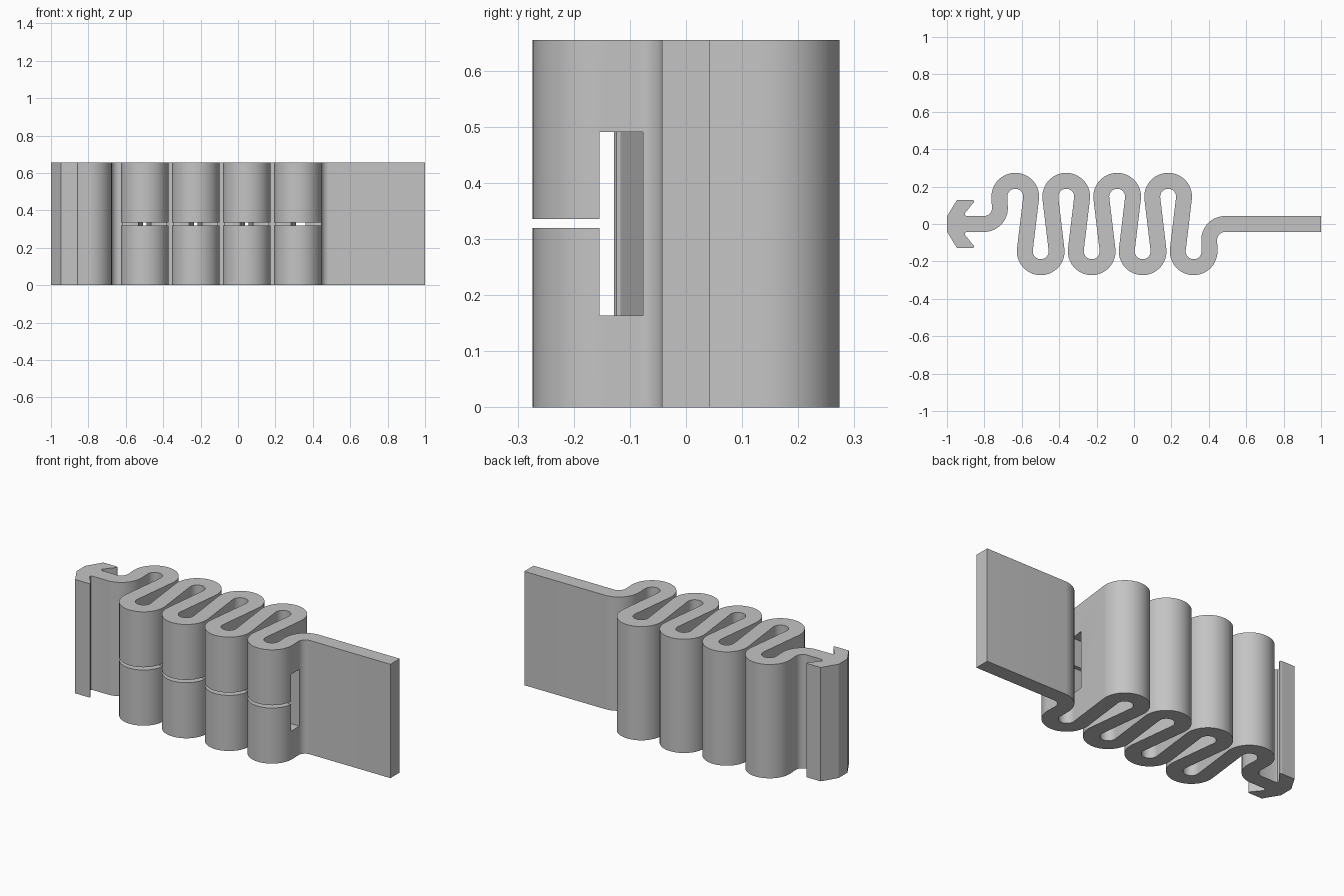
import bpy, bmesh
from math import pi, sin, cos, atan2, asin, hypot, ceil, radians
from mathutils import Vector

if "Cube" in bpy.data.objects:
    bpy.data.objects.remove(bpy.data.objects["Cube"])

HEIGHT = 0.655
HALF = 0.0425      # half thickness of the strip
BEND = 0.085       # bend radius on the strip's centre line
PITCH = 0.2725     # spacing of the loops
LOOPS = 4

grey = bpy.data.materials.new("plain grey")
grey.use_nodes = True
color = (0.55, 0.55, 0.55, 1)
grey.diffuse_color = color
grey.node_tree.nodes["Principled BSDF"].inputs["Base Color"].default_value = color


def prism(name, outline, z0, z1):
    """Extrude a closed xy outline between two heights."""
    bm = bmesh.new()
    face = bm.faces.new([bm.verts.new((x, y, z0)) for x, y in outline])
    out = bmesh.ops.extrude_face_region(bm, geom=[face])
    top = [v for v in out["geom"] if isinstance(v, bmesh.types.BMVert)]
    bmesh.ops.translate(bm, verts=top, vec=(0, 0, z1 - z0))
    bmesh.ops.recalc_face_normals(bm, faces=bm.faces)
    mesh = bpy.data.meshes.new(name)
    bm.to_mesh(mesh)
    bm.free()
    mesh.materials.append(grey)
    obj = bpy.data.objects.new(name, mesh)
    bpy.context.collection.objects.link(obj)
    return obj


def box(name, x0, x1, y0, y1, z0, z1):
    return prism(name, [(x0, y0), (x1, y0), (x1, y1), (x0, y1)], z0, z1)


# Bend centres of the serpentine, with alternating turn directions
centres = [Vector((-0.802, BEND))]
for i in range(LOOPS):
    x = -0.635 + i * PITCH
    centres += [Vector((x, 0.146)), Vector((x + PITCH / 2, -0.146))]
centres.append(Vector((0.487, -BEND)))

# Walk the bends, joined by straight tangents, and offset to both sides
left, right = [], []
heading = 0
for i, c in enumerate(centres):
    turn = 1 if i % 2 == 0 else -1
    leave = 0
    if i + 1 < len(centres):
        d = centres[i + 1] - c
        leave = atan2(d.y, d.x) + turn * asin(2 * BEND / hypot(d.x, d.y))
    sweep = turn * ((turn * (leave - heading)) % (2 * pi))
    steps = ceil(abs(sweep) / radians(8))
    for k in range(steps + 1):
        a = heading + sweep * k / steps - turn * pi / 2
        ray = Vector((cos(a), sin(a)))
        left.append(tuple(c + ray * (BEND - turn * HALF)))
        right.append(tuple(c + ray * (BEND + turn * HALF)))
    heading = leave

# Arrow-shaped catch: upper half, mirrored for the lower half
barb = [(-0.893, HALF), (-0.904, 0.047), (-0.905, 0.057), (-0.856, 0.117),
        (-0.855, 0.124), (-0.861, 0.128), (-0.947, 0.128), (-1, 0.04)]
barb_low = [(x, -y) for x, y in reversed(barb)]

outline = [(1, HALF)] + left[::-1] + barb + barb_low + right + [(1, -HALF)]
spring = prism("serpentine_spring_clip", outline, 0, HEIGHT)

# Window and slit through the front loops
cutters = [box("window_cutter", -0.72, 0.6, -0.154, -0.077, 0.164, 0.491),
           box("slit_cutter", -0.72, 0.6, -0.4, -0.15, 0.32, 0.336)]
for cutter in cutters:
    mod = spring.modifiers.new(cutter.name, "BOOLEAN")
    mod.operation = "DIFFERENCE"
    mod.solver = "EXACT"
    mod.object = cutter
bpy.ops.object.select_all(action="DESELECT")
spring.select_set(True)
bpy.context.view_layer.objects.active = spring
for cutter in cutters:
    bpy.ops.object.modifier_apply(modifier=cutter.name)
for cutter in cutters:
    bpy.data.objects.remove(cutter)

bpy.ops.object.shade_smooth_by_angle(angle=radians(25))
